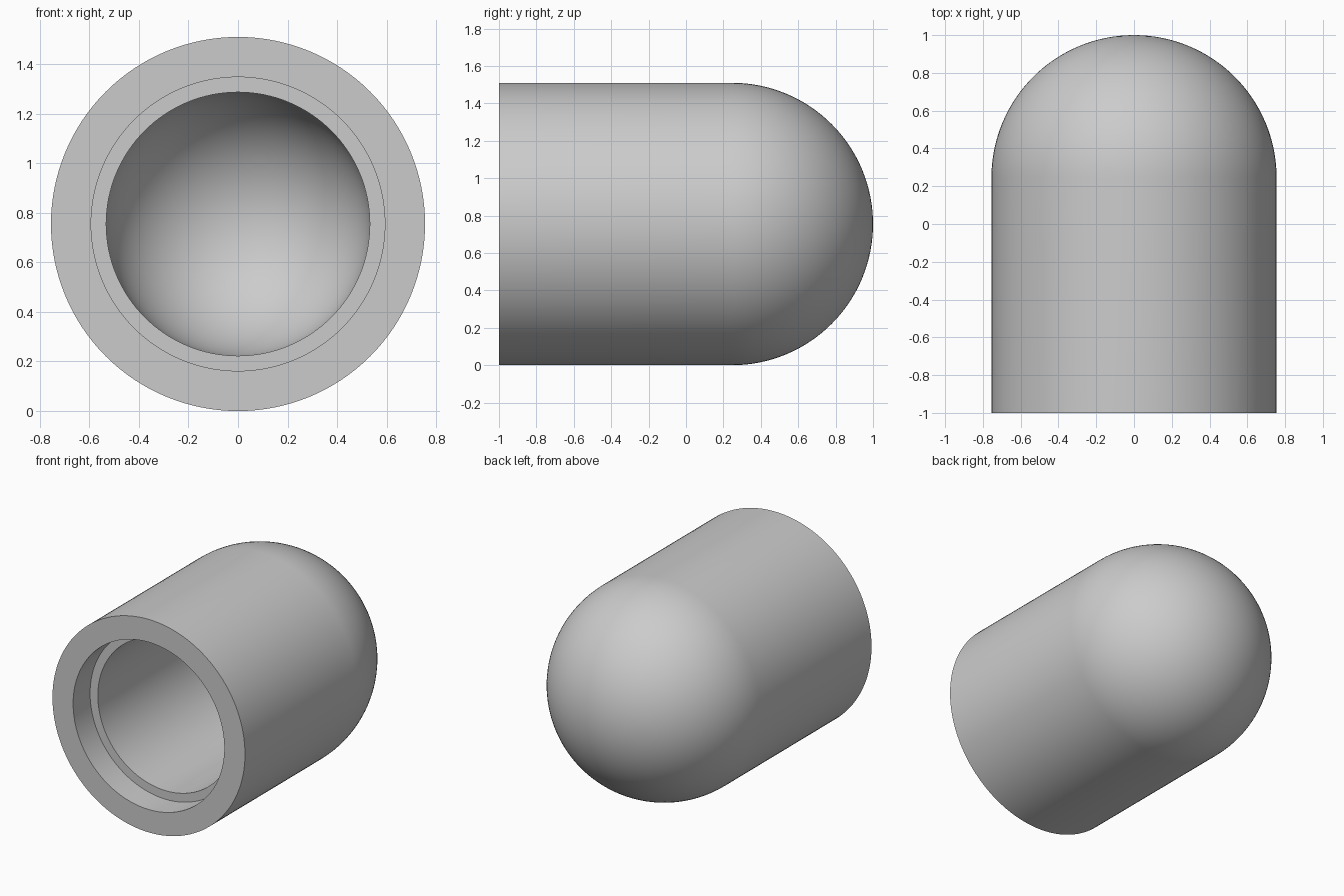
import bpy, bmesh
from math import pi, sin, cos, radians
from mathutils import Vector

if "Cube" in bpy.data.objects:
    bpy.data.objects.remove(bpy.data.objects["Cube"])

OUTER, BORE, RECESS = 0.755, 0.532, 0.593   # radii
FRONT, STEP, DOME = -1.0, -0.81, 0.245      # positions along y
SIDES, ARC = 128, 32

grey = bpy.data.materials.new("plain grey")
grey.use_nodes = True
colour = (0.6, 0.6, 0.6, 1)
grey.diffuse_color = colour
grey.node_tree.nodes["Principled BSDF"].inputs["Base Color"].default_value = colour


def dome(radius):
    """Quarter circle from the cylinder wall to the tip on the axis."""
    arc = [(radius * cos(pi / 2 * i / ARC), DOME + radius * sin(pi / 2 * i / ARC))
           for i in range(ARC)]
    return arc + [(0, DOME + radius)]


# Hollow shell: outer skin from tip to rim, recess, step, then bore to its domed end
profile = dome(OUTER)[::-1]
profile += [(OUTER, FRONT), (RECESS, FRONT), (RECESS, STEP), (BORE, STEP)]
profile += dome(BORE)

bm = bmesh.new()
verts = [bm.verts.new((r, y, 0)) for r, y in profile]
edges = [bm.edges.new(pair) for pair in zip(verts, verts[1:])]
bmesh.ops.spin(bm, geom=verts + edges, cent=(0, 0, 0), axis=(0, 1, 0),
               angle=2 * pi, steps=SIDES)
bmesh.ops.remove_doubles(bm, verts=bm.verts, dist=0.0001)
bmesh.ops.recalc_face_normals(bm, faces=bm.faces)
bmesh.ops.translate(bm, verts=bm.verts, vec=Vector((0, 0, OUTER)))

mesh = bpy.data.meshes.new("domed_cap")
bm.to_mesh(mesh)
bm.free()
mesh.materials.append(grey)
cap = bpy.data.objects.new("domed_cap", mesh)
bpy.context.collection.objects.link(cap)

# Smooth walls, crisp rim and step
bpy.ops.object.select_all(action="DESELECT")
cap.select_set(True)
bpy.context.view_layer.objects.active = cap
bpy.ops.object.shade_smooth_by_angle(angle=radians(35))
